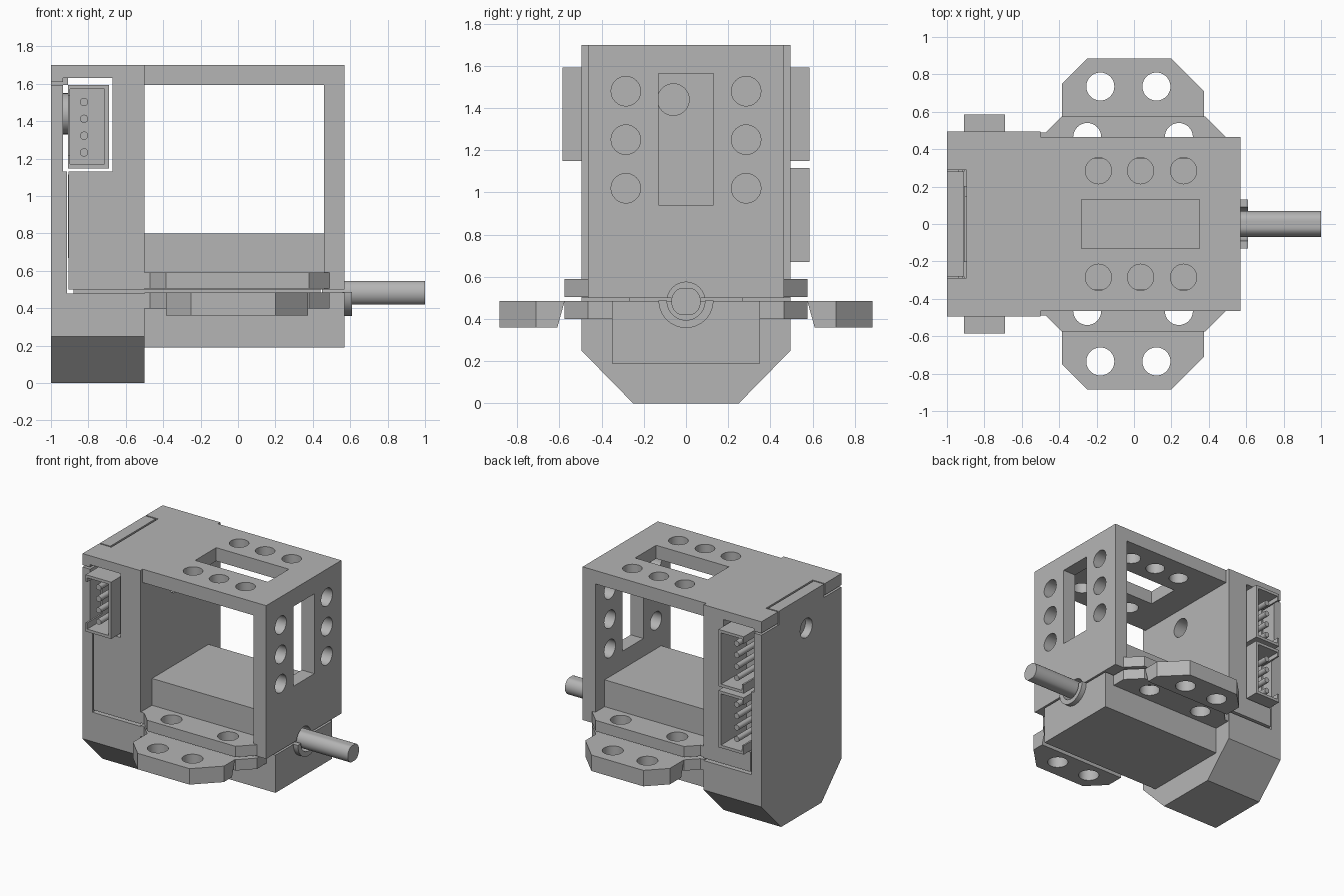
import bpy, bmesh, math
from mathutils import Vector

cube = bpy.data.objects.get("Cube")
if cube:
    bpy.data.objects.remove(cube, do_unlink=True)

grey = bpy.data.materials.new("plain_grey")
grey.use_nodes = True
colour = (0.46, 0.46, 0.46, 1)
grey.diffuse_color = colour
grey.node_tree.nodes["Principled BSDF"].inputs["Base Color"].default_value = colour


def prism(name, points, axis, lo, hi):
    """Extrude a 2D outline along x (outline in y,z), y (x,z) or z (x,y)."""
    def place(p, d):
        return {"x": (d, p[0], p[1]), "y": (p[0], d, p[1]), "z": (p[0], p[1], d)}[axis]
    bm = bmesh.new()
    a = [bm.verts.new(place(p, lo)) for p in points]
    b = [bm.verts.new(place(p, hi)) for p in points]
    bm.faces.new(a)
    bm.faces.new(b)
    n = len(points)
    for i in range(n):
        j = (i + 1) % n
        bm.faces.new((a[i], a[j], b[j], b[i]))
    bmesh.ops.recalc_face_normals(bm, faces=bm.faces)
    mesh = bpy.data.meshes.new(name)
    bm.to_mesh(mesh)
    bm.free()
    mesh.materials.append(grey)
    ob = bpy.data.objects.new(name, mesh)
    bpy.context.collection.objects.link(ob)
    return ob


def box(name, x, y, z):
    return prism(name, [(x[0], y[0]), (x[1], y[0]), (x[1], y[1]), (x[0], y[1])], "z", *z)


def rod(name, centre, r, axis, lo, hi, flat=None, start=0, sweep=2 * math.pi, n=32):
    """Round bar; flat limits the height to make flats, sweep makes a part circle."""
    count = n if sweep > 6 else n + 1
    pts = []
    for i in range(count):
        t = start + sweep * i / n
        v = r * math.sin(t)
        if flat:
            v = max(-flat, min(flat, v))
        pts.append((centre[0] + r * math.cos(t), centre[1] + v))
    return prism(name, pts, axis, lo, hi)


def cut(ob, *cutters):
    for c in cutters:
        c.hide_render = True
        mod = ob.modifiers.new("cut", "BOOLEAN")
        mod.operation = "DIFFERENCE"
        mod.solver = "EXACT"
        mod.object = c
        bpy.context.view_layer.objects.active = ob
        bpy.ops.object.modifier_apply(modifier=mod.name)
        bpy.data.objects.remove(c, do_unlink=True)


def mirrored(points):
    return [(x, -y) for x, y in points]


def connector_channel():
    return box("channel", (-0.935, -0.672), (-0.7, 0.7), (1.13, 1.63))


def rear_channel():
    return box("rear_channel", (-0.915, -0.672), (0.15, 0.7), (0.655, 1.2))


def end_hole():
    return rod("end_hole", (-0.06, 1.44), 0.075, "x", -1.1, -0.4)


# Lower end housing and the cover rising from it
half = [(0.25, 0), (0.495, 0.25)]


def housing_outline(top):
    right = half + [(0.495, top)]
    return right + [(-y, z) for y, z in reversed(right)]


prism("lower_housing", housing_outline(0.48), "x", -0.915, -0.5)
cover = prism("end_cover", housing_outline(1.595), "x", -1, -0.915)
cut(cover, end_hole(), connector_channel())
box("cover_tab", (-1, -0.91), (-0.28, 0.28), (1.595, 1.7))

# Upper end body, hollowed for the connectors
body = box("end_body", (-0.905, -0.5), (-0.495, 0.495), (0.5, 1.61))
cut(body, connector_channel(), rear_channel(), end_hole())
cap = box("end_body_top", (-1, -0.5), (-0.495, 0.495), (1.61, 1.7))
cut(cap, box("tab_notch", (-1.1, -0.895), (-0.29, 0.29), (1.5, 1.8)),
    box("channel_top", (-0.935, -0.672), (-0.7, 0.7), (1.5, 1.63)))
rod("hole_plug", (-0.06, 1.44), 0.11, "x", -0.94, -0.908)

# Top plate with slot and two rows of holes
top = box("top_plate", (-0.5, 0.57), (-0.465, 0.465), (1.595, 1.7))
cut(top, box("slot", (-0.28, 0.35), (-0.13, 0.13), (1.5, 1.8)))
for x in (-0.19, 0.035, 0.265):
    for y in (-0.285, 0.285):
        cut(top, rod("hole", (x, y), 0.07, "z", 1.5, 1.8))

# Side plate with slot, holes and shaft notch
side = box("side_plate", (0.46, 0.57), (-0.465, 0.465), (0.5, 1.595))
cut(side, box("slot", (0.3, 0.7), (-0.13, 0.13), (0.94, 1.565)),
    rod("shaft_notch", (0, 0.485), 0.09, "x", 0.4, 0.7))
for z in (1.02, 1.25, 1.48):
    for y in (-0.285, 0.285):
        cut(side, rod("hole", (y, z), 0.07, "x", 0.3, 0.7))

# Motor blocks above and below the split line
box("upper_motor_block", (-0.5, 0.46), (-0.35, 0.35), (0.5, 0.8))
lower = box("lower_motor_block", (-0.5, 0.57), (-0.35, 0.35), (0.19, 0.485))
cut(lower, rod("shaft_notch", (0, 0.485), 0.09, "x", 0.5, 0.7))
box("split_spacer", (-0.88, 0.44), (-0.27, 0.27), (0.475, 0.51))

# Mounting flanges on both sides
upper_edge = [(-0.5, 0.3), (0.49, 0.3), (0.49, 0.465), (0.38, 0.575), (-0.385, 0.575), (-0.47, 0.49), (-0.5, 0.49)]
wing_edge = [(-0.385, 0.575), (0.375, 0.575), (0.375, 0.71), (0.2, 0.885), (-0.25, 0.885), (-0.385, 0.75)]
for label, s in (("front", -1), ("back", 1)):
    def turn(pts):
        return pts if s > 0 else mirrored(pts)
    upper = prism(label + "_upper_flange", turn(upper_edge), "z", 0.505, 0.59)
    root = prism(label + "_lower_flange", turn(upper_edge), "z", 0.4, 0.485)
    for x in (-0.25, 0.24):
        cut(upper, rod("hole", (x, s * 0.465), 0.075, "z", 0.45, 0.65))
        cut(root, rod("hole", (x, s * 0.465), 0.075, "z", 0.35, 0.55))
    wing = prism(label + "_lower_wing", turn(wing_edge), "z", 0.36, 0.485)
    for v in wing.data.vertices:  # bevel the inner lower edge
        if abs(v.co.y) < 0.6 and v.co.z < 0.4:
            v.co.y = s * 0.61
    for x in (-0.18, 0.12):
        cut(wing, rod("hole", (x, s * 0.735), 0.075, "z", 0.3, 0.6))

# Output shaft with flats and its half-round boss
rod("output_shaft", (0, 0.483), 0.07, "x", 0.45, 1, flat=0.063)
boss = rod("shaft_boss", (0, 0.488), 0.13, "x", 0.56, 0.61, start=math.pi, sweep=math.pi)
cut(boss, rod("bore", (0, 0.485), 0.09, "x", 0.4, 0.7))


# Pin connectors: open shells with a side window and four pins
def connector(label, s, z):
    def span(a, b):
        return tuple(sorted((s * a, s * b)))
    shell = box(label + "_connector", (-0.91, -0.69), span(0.2, 0.585), (z, z + 0.445))
    cut(shell, box("cavity", (-0.897, -0.713), span(0.27, 0.7), (z + 0.022, z + 0.423)),
        box("window", (-0.95, -0.85), span(0.4, 0.7), (z + 0.07, z + 0.39)))
    for i in range(4):
        rod(label + "_pin_%d" % (i + 1), (-0.823, z + 0.085 + 0.09 * i), 0.022, "y", *span(0.25, 0.55), n=16)


connector("front", -1, 1.148)
connector("rear_upper", 1, 1.148)
connector("rear_lower", 1, 0.67)

# Smooth round walls, keep sharp edges
bpy.ops.object.select_all(action="DESELECT")
for ob in bpy.context.collection.objects:
    if ob.type == "MESH":
        ob.select_set(True)
        bpy.context.view_layer.objects.active = ob
bpy.ops.object.shade_smooth_by_angle(angle=math.radians(30))
